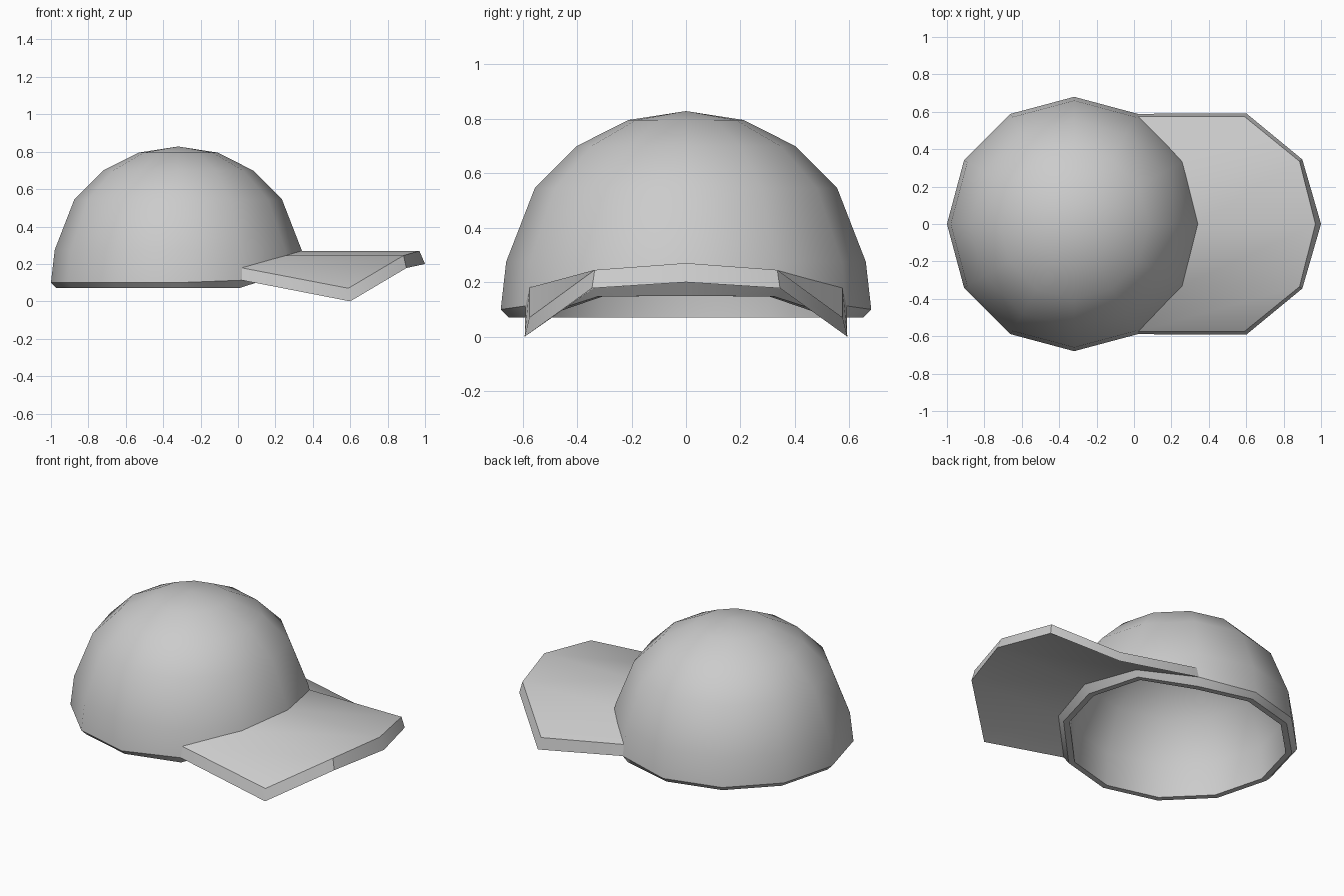
import bpy, bmesh
from math import cos, sin, pi, radians

if "Cube" in bpy.data.objects:
    bpy.data.objects.remove(bpy.data.objects["Cube"])

CX = -0.32   # crown centre on x
N = 12       # crown sides


def finish(name, bm):
    bmesh.ops.recalc_face_normals(bm, faces=bm.faces)
    me = bpy.data.meshes.new(name)
    bm.to_mesh(me)
    bm.free()
    ob = bpy.data.objects.new(name, me)
    bpy.context.collection.objects.link(ob)
    bpy.ops.object.select_all(action='DESELECT')
    ob.select_set(True)
    bpy.context.view_layer.objects.active = ob
    bpy.ops.object.shade_smooth_by_angle(angle=radians(34))
    return ob


# crown: one closed shell, inner lining -> lip -> outer surface
# each ring: radius, height, heights at the front three steps where the rim rises
rings = [
    (0.17, 0.755, None), (0.36, 0.665, None), (0.515, 0.52, None),
    (0.61, 0.275, None),
    (0.615, 0.07, (0.15, 0.147, 0.07)),
    (0.65, 0.07, (0.15, 0.147, 0.07)),
    (0.68, 0.10, (0.20, 0.178, 0.113)),
    (0.66, 0.275, None), (0.555, 0.545, None), (0.40, 0.70, None),
    (0.212, 0.795, None),
]
bm = bmesh.new()
loops = []
for r, z, front in rings:
    loop = []
    for k in range(N):
        step = min(k, N - k)
        h = front[step] if front and step < 3 else z
        a = 2 * pi * k / N
        loop.append(bm.verts.new((CX + r * cos(a), r * sin(a), h)))
    loops.append(loop)
for lo, hi in zip(loops, loops[1:]):
    for k in range(N):
        j = (k + 1) % N
        bm.faces.new((lo[k], lo[j], hi[j], hi[k]))
for loop, h in ((loops[0], 0.785), (loops[-1], 0.828)):
    tip = bm.verts.new((CX, 0, h))
    for k in range(N):
        bm.faces.new((loop[k], loop[(k + 1) % N], tip))
finish("crown", bm)

# brim: columns across y; each has top back, top front, bottom front, bottom back
half = [
    ((0.34, 0, 0.27), (0.97, 0, 0.27), (1.0, 0, 0.20), (0.355, 0, 0.20)),
    ((0.253, 0.333, 0.245), (0.885, 0.335, 0.245), (0.90, 0.345, 0.178), (0.265, 0.338, 0.178)),
    ((0.015, 0.575, 0.18), (0.59, 0.575, 0.07), (0.60, 0.592, 0.0), (0.02, 0.589, 0.113)),
]
cols = [[(x, -y, z) for x, y, z in c] for c in half[:0:-1]] + half
bm = bmesh.new()
vcols = [[bm.verts.new(p) for p in c] for c in cols]
for a, b in zip(vcols, vcols[1:]):
    for i in range(3):
        bm.faces.new((a[i], a[i + 1], b[i + 1], b[i]))
for c in (vcols[0], vcols[-1]):
    bm.faces.new(c)
finish("brim", bm)
